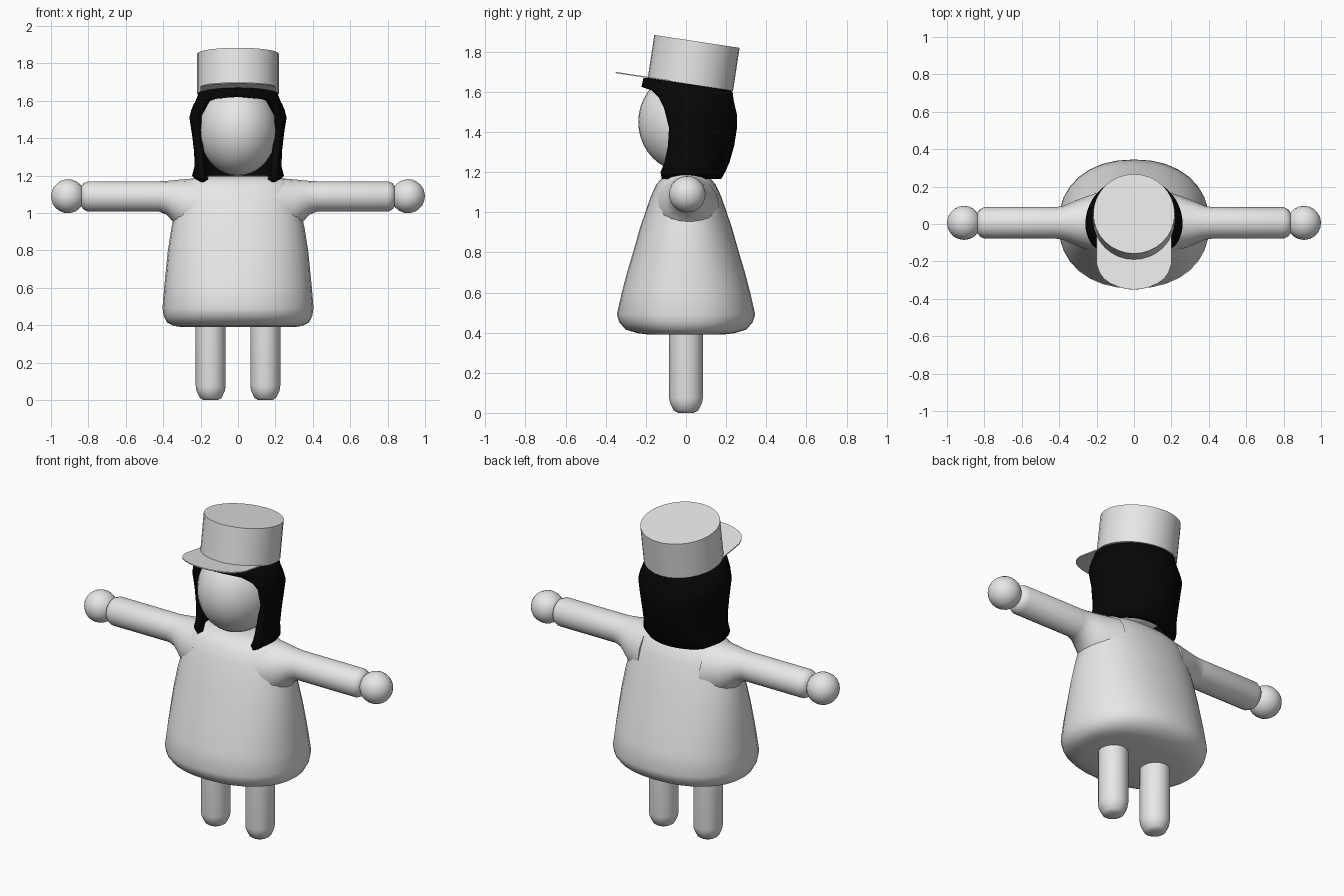
import bpy, bmesh, math
from mathutils import Vector, Matrix

if "Cube" in bpy.data.objects:
    bpy.data.objects.remove(bpy.data.objects["Cube"])


def material(name, rgb):
    m = bpy.data.materials.new(name)
    m.diffuse_color = (*rgb, 1)
    m.use_nodes = True
    m.node_tree.nodes["Principled BSDF"].inputs["Base Color"].default_value = m.diffuse_color
    return m


GREY = material("light_grey", (0.8, 0.8, 0.8))
BLACK = material("hair_black", (0.002, 0.002, 0.002))


def finish(bm, name, mat, angle=40):
    bmesh.ops.remove_doubles(bm, verts=bm.verts, dist=0.0005)
    bmesh.ops.recalc_face_normals(bm, faces=bm.faces)
    me = bpy.data.meshes.new(name)
    bm.to_mesh(me)
    bm.free()
    me.materials.append(mat)
    ob = bpy.data.objects.new(name, me)
    bpy.context.collection.objects.link(ob)
    bpy.ops.object.select_all(action='DESELECT')
    ob.select_set(True)
    bpy.context.view_layer.objects.active = ob
    bpy.ops.object.shade_smooth_by_angle(angle=math.radians(angle))
    return ob


def loft(rings, closed=True, caps=True):
    bm = bmesh.new()
    rows = [[bm.verts.new(p) for p in r] for r in rings]
    n = len(rows[0])
    for a, b in zip(rows, rows[1:]):
        for i in range(n if closed else n - 1):
            j = (i + 1) % n
            bm.faces.new((a[i], a[j], b[j], b[i]))
    if caps:
        bm.faces.new(rows[0])
        bm.faces.new(rows[-1])
    return bm


def oval(rx, ry, n=24, power=2.0):
    """Points of a superellipse."""
    out = []
    for i in range(n):
        c, s = math.cos(2 * math.pi * i / n), math.sin(2 * math.pi * i / n)
        out.append((rx * math.copysign(abs(c) ** (2 / power), c),
                    ry * math.copysign(abs(s) ** (2 / power), s)))
    return out


# Bell-shaped body: z, half width, half depth
body = [(0.39, 0.30, 0.18), (0.397, 0.345, 0.24), (0.415, 0.38, 0.30), (0.45, 0.397, 0.332),
        (0.49, 0.404, 0.345), (0.6, 0.395, 0.32), (0.7, 0.385, 0.294), (0.8, 0.375, 0.264),
        (0.92, 0.356, 0.23), (1.0, 0.338, 0.203), (1.08, 0.322, 0.175), (1.14, 0.30, 0.147),
        (1.175, 0.265, 0.115), (1.195, 0.21, 0.07), (1.2, 0.15, 0.03)]
finish(loft([[(x, y, z) for x, y in oval(a, b, 32, 2.2)] for z, a, b in body]),
       "body", GREY, 60)

# Arms, flared at the shoulder: x, half depth, lower z, upper z
arm = [(0.2, 0.16, 0.86, 1.188), (0.3, 0.125, 0.9, 1.18), (0.345, 0.105, 0.95, 1.175),
       (0.38, 0.09, 0.99, 1.172), (0.42, 0.084, 1.007, 1.17), (0.8, 0.084, 1.007, 1.17),
       (0.825, 0.072, 1.018, 1.16), (0.84, 0.05, 1.04, 1.14)]
for side, s in (("left", 1), ("right", -1)):
    finish(loft([[(s * x, 0.006 + u, (lo + hi) / 2 + v) for u, v in oval(d, (hi - lo) / 2, 16)]
                 for x, d, lo, hi in arm]), side + "_arm", GREY, 60)

    # Ball hands
    bm = bmesh.new()
    bmesh.ops.create_icosphere(bm, subdivisions=3, radius=0.091,
                               matrix=Matrix.Translation((s * 0.909, 0.006, 1.09)))
    finish(bm, side + "_hand", GREY)

    # Legs with rounded ends
    leg = [(0.0, 0.038), (0.012, 0.058), (0.05, 0.076), (0.075, 0.08), (0.55, 0.08)]
    finish(loft([[(s * 0.146 + x, y, z) for x, y in oval(r, r * 1.05, 16)] for z, r in leg]),
           side + "_leg", GREY, 60)

# Head
bm = bmesh.new()
bmesh.ops.create_uvsphere(bm, u_segments=32, v_segments=20, radius=1,
                          matrix=Matrix.Translation((0, 0, 1.45)) @ Matrix.Diagonal((0.212, 0.238, 0.25, 1)))
finish(bm, "head", GREY)

# Hair shell: z, tilt, half width, back depth, front depth, y of the front edge
hair = [(1.165, 0, 0.218, 0.175, 0.22, -0.12), (1.2, 0, 0.246, 0.195, 0.22, -0.127),
        (1.25, 0, 0.233, 0.217, 0.22, -0.107), (1.33, 0, 0.235, 0.24, 0.22, -0.09),
        (1.42, 0, 0.246, 0.254, 0.22, -0.085), (1.51, 0.1, 0.26, 0.254, 0.22, -0.11),
        (1.55, 0.15, 0.25, 0.248, 0.22, -0.135), (1.582, 0.15, 0.237, 0.24, 0.22, -0.172),
        (1.592, 0.15, 0.23, 0.238, 0.222, -0.222), (1.637, 0.15, 0.212, 0.232, 0.212, -0.212),
        (1.66, 0.15, 0.12, 0.14, 0.12, -0.12)]
rings = []
for z, tilt, rx, back, front, edge in hair:
    reach = math.acos(edge / front)
    row = []
    for i in range(41):
        a = reach * (i / 20 - 1)
        y = math.cos(a) * (back if math.cos(a) > 0 else front)
        row.append((rx * math.sin(a), y, z - tilt * y))
    rings.append(row)
hair_ob = finish(loft(rings, closed=False, caps=False), "hair", BLACK, 60)
mod = hair_ob.modifiers.new("thickness", 'SOLIDIFY')
mod.thickness = 0.035
mod.offset = -1

# Cap crown and peak share one backward tilt
tilt = Matrix.Translation((0, 0.022, 1.637)) @ Matrix.Rotation(math.radians(-8.6), 4, 'X')
bm = loft([[(x, y, z) for x, y in oval(0.218, 0.215, 32)] for z in (0, 0.217)])
bm.transform(tilt)
finish(bm, "cap_crown", GREY)

half = [(0.2, 0.0), (0.2, -0.24), (0.185, -0.285), (0.16, -0.32), (0.125, -0.345),
        (0.08, -0.364), (0.04, -0.374)]
outline = half + [(0, -0.377)] + [(-x, y) for x, y in reversed(half)]
bm = loft([[(x, y, z) for x, y in outline] for z in (0.0, 0.006)])
bm.transform(tilt)
finish(bm, "cap_peak", GREY)
